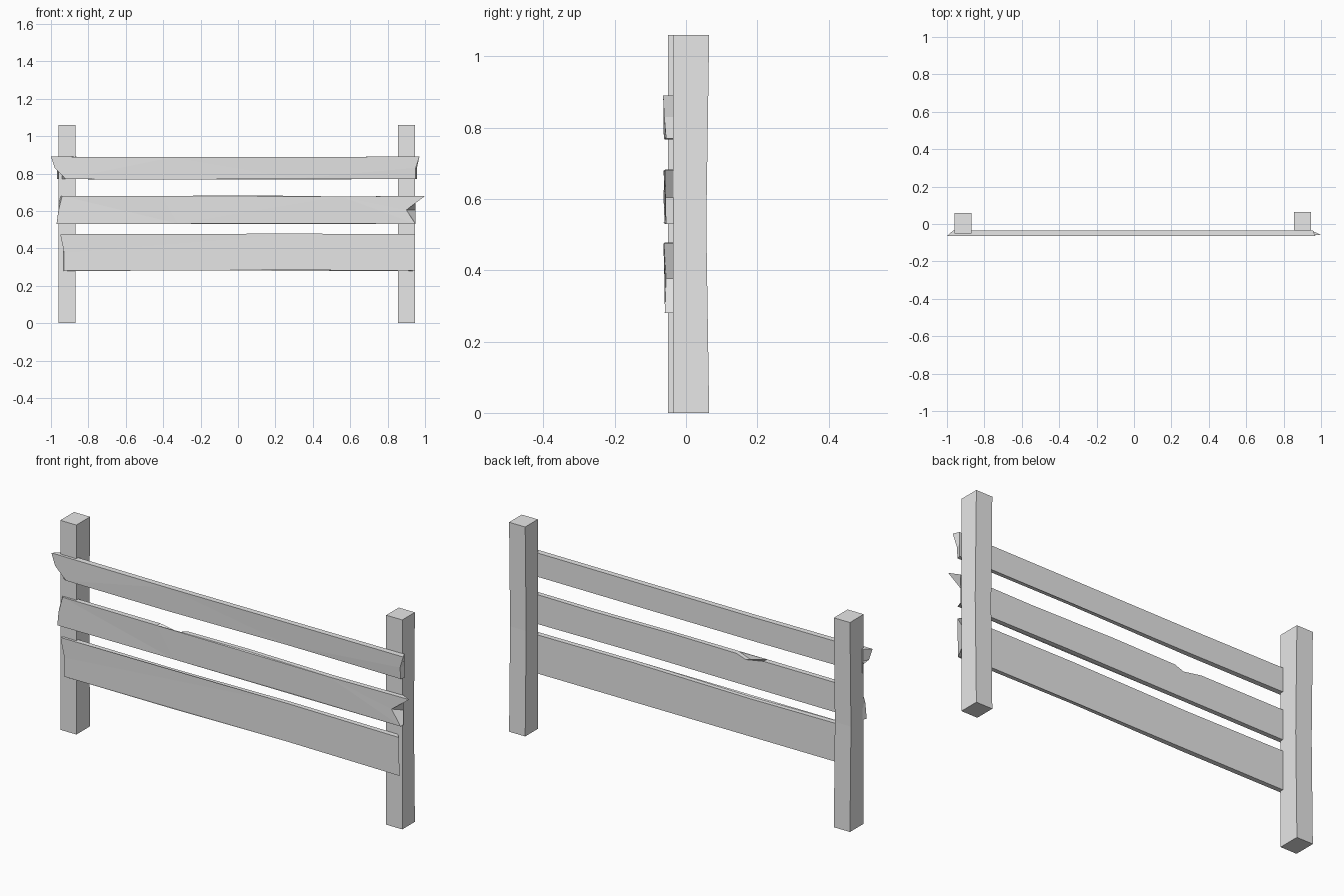
import bpy
import bmesh
import random
from mathutils import Vector

default_cube = bpy.data.objects.get("Cube")
if default_cube:
    bpy.data.objects.remove(default_cube, do_unlink=True)

random.seed(4)
POST_HEIGHT = 1.06
POST_HALF_WIDTH = 0.045
BOARD_FRONT = -0.06
BOARD_BACK = -0.035
WOBBLE = 0.005

grey = bpy.data.materials.new("weathered grey")
grey.use_nodes = True
grey.diffuse_color = (0.8, 0.8, 0.8, 1)
grey.node_tree.nodes["Principled BSDF"].inputs["Base Color"].default_value = grey.diffuse_color


def wobble():
    return random.uniform(-WOBBLE, WOBBLE)


def build_from_loops(name, loops):
    """Skin a stack of matching point loops, cap both ends, keep flat facets."""
    bm = bmesh.new()
    rings = [[bm.verts.new(point) for point in loop] for loop in loops]
    for ring, following in zip(rings, rings[1:]):
        for i in range(len(ring)):
            bm.faces.new((ring[i - 1], ring[i], following[i], following[i - 1]))
    bm.faces.new(rings[0])
    bm.faces.new(rings[-1])
    bmesh.ops.triangulate(bm, faces=[face for face in bm.faces if len(face.verts) > 4])
    bmesh.ops.recalc_face_normals(bm, faces=bm.faces)
    mesh = bpy.data.meshes.new(name)
    bm.to_mesh(mesh)
    bm.free()
    mesh.materials.append(grey)
    bpy.context.collection.objects.link(bpy.data.objects.new(name, mesh))


def make_post(name, centre, front, back):
    """Square post whose rear face is slightly hollow at mid height."""
    left, right = centre - POST_HALF_WIDTH, centre + POST_HALF_WIDTH
    loops = []
    for level, hollow in ((0, 0), (0.5, 0.008), (1, 0)):
        z = POST_HEIGHT * level
        rear = back - hollow
        loops.append([(left, front, z), (right, front, z), (right, rear, z), (left, rear, z)])
    build_from_loops(name, loops)


def make_board(name, left, right, bottom, top, left_bite, right_bite, chip=None):
    """Rough board; each bite lists how far an end is broken in, from top to bottom."""
    front, rear = [], []

    def add_point(x, z, rear_x, rear_z):
        front.append(Vector((x, BOARD_FRONT + wobble(), z)))
        rear.append(Vector((rear_x, BOARD_BACK, rear_z)))

    def add_end(x, direction, bites, heights):
        rear_x = x + direction * sum(bites) / len(bites)
        for bite, z in zip(bites, heights):
            add_point(x + direction * bite, z, rear_x, z)

    def add_edge(start, end, z):
        for step in (0.33, 0.67):
            x = start + (end - start) * step
            edge_z = z + wobble()
            add_point(x, edge_z, x, edge_z)

    middle = (top + bottom) / 2
    # Upper edge with an optional knocked-out chip, then around the board
    if chip:
        x, width, depth = chip
        add_point(x - width / 2, top, x - width / 2, top)
        add_point(x, top - depth, x + width / 2, top - depth / 2)
        add_point(x + width, top, x + width, top)
    add_edge(max(left, chip[0] if chip else left), right, top)
    add_end(right, -1, right_bite, (top, middle, bottom))
    add_edge(right, left, bottom)
    add_end(left, 1, left_bite, (bottom, middle, top))
    build_from_loops(name, [front, rear])


# Posts stand behind the boards
make_post("right_post", -0.915, -0.05, 0.06)
make_post("left_post", 0.9, -0.036, 0.065)

# Boards, with broken ends
make_board("top_board", -1, 0.97, 0.77, 0.89,
           left_bite=(0.08, 0.02, 0), right_bite=(0, 0.02, 0.02))
make_board("middle_board", -0.97, 1, 0.53, 0.68,
           left_bite=(0, 0.01, 0.03), right_bite=(0, 0.1, 0.05),
           chip=(-0.36, 0.1, 0.035))
make_board("bottom_board", -0.96, 0.945, 0.28, 0.475,
           left_bite=(0.03, 0.03, 0.01), right_bite=(0, 0.08, 0))
